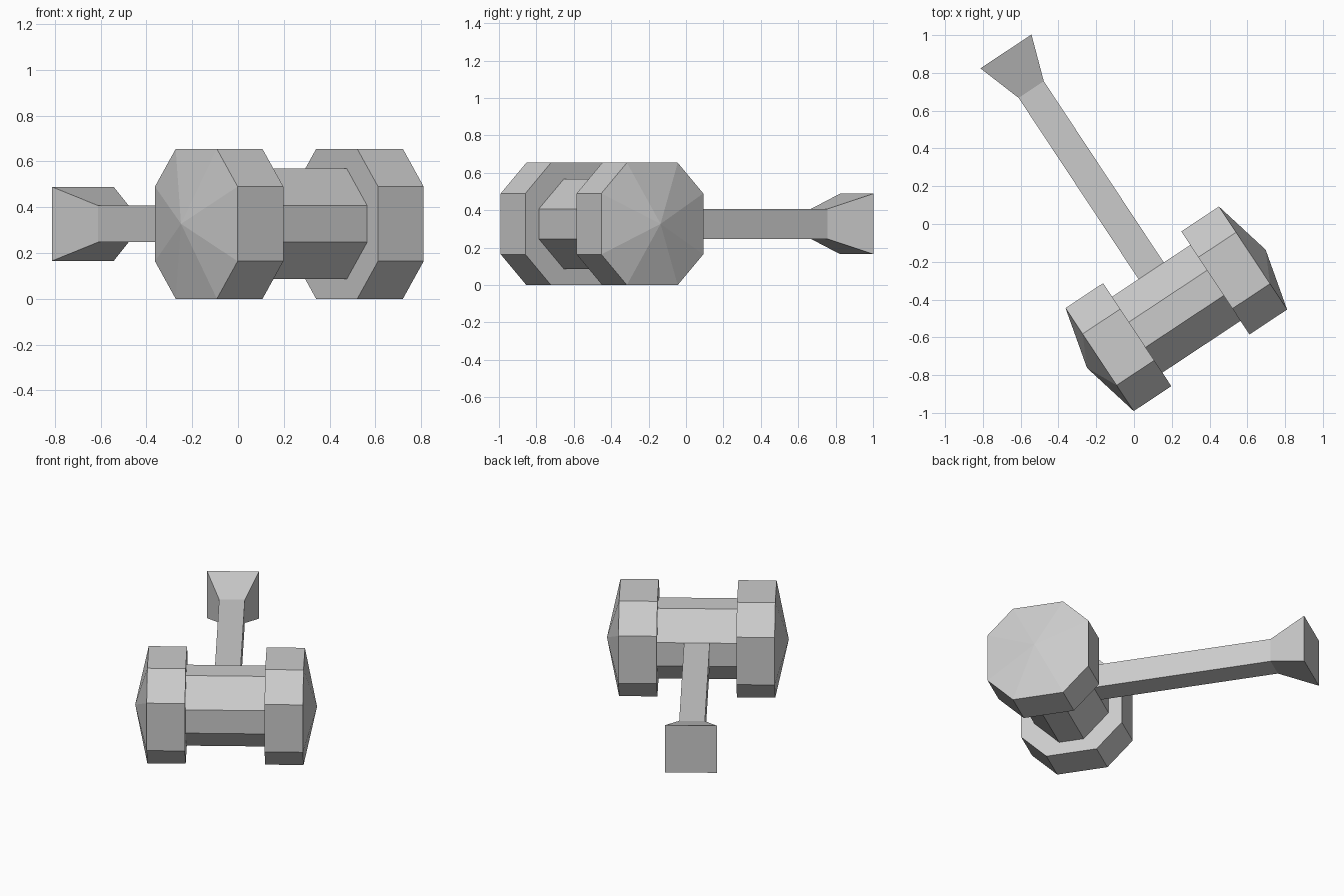
import bpy, bmesh, math
from mathutils import Matrix

# Remove the default cube only
cube = bpy.data.objects.get("Cube")
if cube:
    bpy.data.objects.remove(cube, do_unlink=True)

# Single plain grey
GREY = (0.6, 0.6, 0.6, 1)
grey = bpy.data.materials.new("plain_grey")
grey.use_nodes = True
grey.diffuse_color = GREY
grey.node_tree.nodes["Principled BSDF"].inputs["Base Color"].default_value = GREY

# Mallet lies flat, turned about z; local x = head axis, local y = handle
PLACE = Matrix.Translation((0.224, -0.449, 0.327)) @ Matrix.Rotation(math.radians(33.5), 4, "Z")


def octagon(bm, x, half, flat):
    """Chamfered square ring across the head axis."""
    pts = [(half, flat), (flat, half), (-flat, half), (-half, flat)]
    pts += [(-a, -b) for a, b in pts]
    return [bm.verts.new((x, y, z)) for y, z in pts]


def square(bm, y, half):
    """Square ring across the handle."""
    corners = [(-half, -half), (half, -half), (half, half), (-half, half)]
    return [bm.verts.new((x, y, z)) for x, z in corners]


def bridge(bm, loops):
    """Join neighbouring rings with quads."""
    for a, b in zip(loops, loops[1:]):
        n = len(a)
        for i in range(n):
            j = (i + 1) % n
            bm.faces.new((a[i], a[j], b[j], b[i]))


def finish(bm, name):
    bmesh.ops.recalc_face_normals(bm, faces=bm.faces[:])
    mesh = bpy.data.meshes.new(name)
    bm.to_mesh(mesh)
    bm.free()
    mesh.materials.append(grey)
    obj = bpy.data.objects.new(name, mesh)
    obj.matrix_world = PLACE
    bpy.context.collection.objects.link(obj)


# Head: two broad end blocks, a slimmer barrel between, shallow pointed faces
OUTER, INNER, TIP = 0.487, 0.248, 0.567
block, barrel = (0.327, 0.163), (0.241, 0.08)
bm = bmesh.new()
stations = [(-OUTER, block), (-INNER, block), (-INNER, barrel),
            (INNER, barrel), (INNER, block), (OUTER, block)]
rings = [octagon(bm, x, *size) for x, size in stations]
bridge(bm, rings)
for ring, x in ((rings[0], -TIP), (rings[-1], TIP)):
    tip = bm.verts.new((x, 0, 0))
    for i in range(len(ring)):
        bm.faces.new((ring[i], ring[(i + 1) % len(ring)], tip))
finish(bm, "mallet_head")

# Handle: square shaft with a flared pommel
bm = bmesh.new()
rings = [square(bm, y, h) for y, h in ((0.241, 0.08), (1.392, 0.08), (1.634, 0.162))]
bridge(bm, rings)
bm.faces.new(rings[-1])
bm.normal_update()
finish(bm, "handle")
